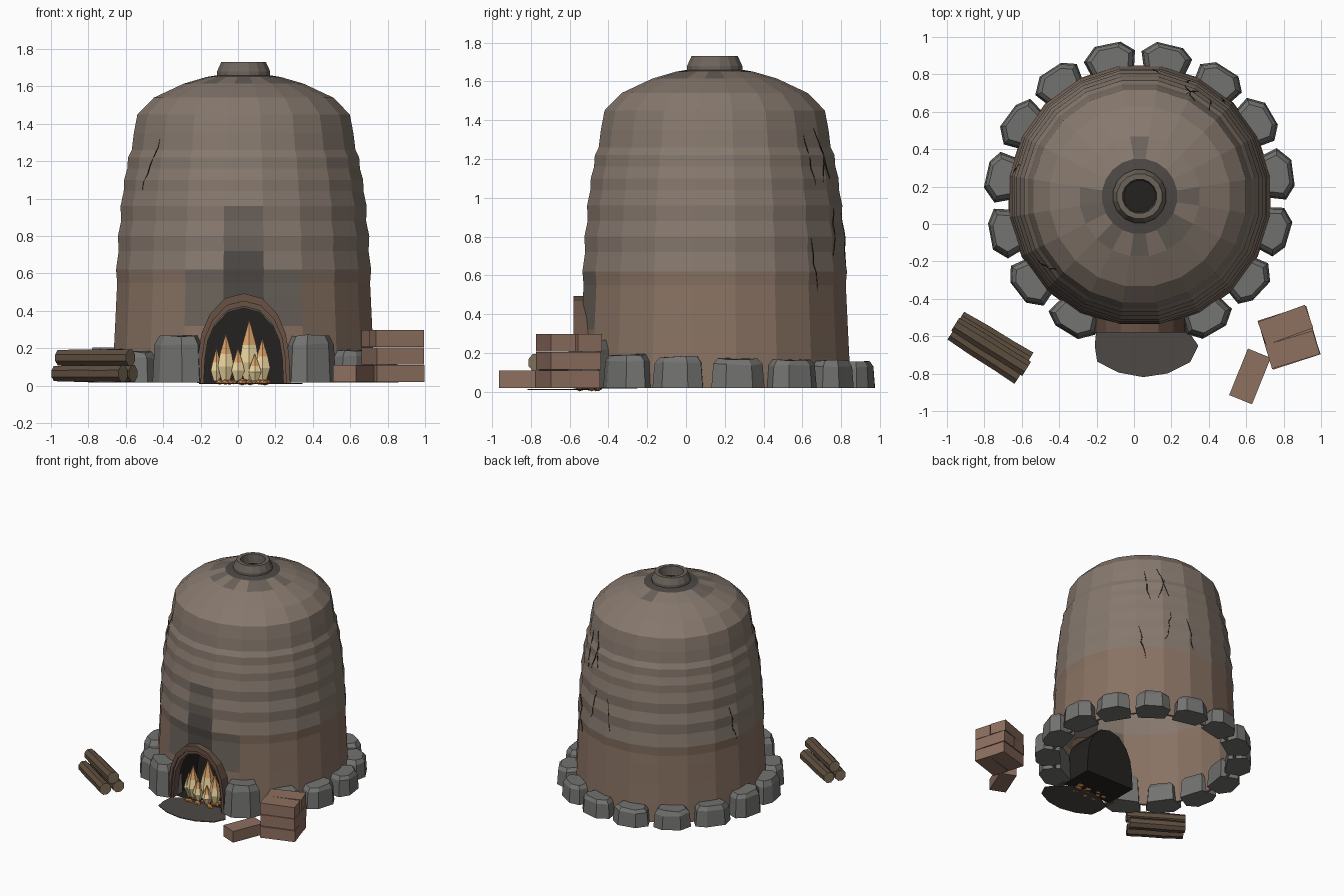
import bpy, bmesh, random
from math import sin, cos, pi, radians, degrees, atan2
from mathutils import Matrix, Vector

if "Cube" in bpy.data.objects:
    bpy.data.objects.remove(bpy.data.objects["Cube"])

random.seed(4)
CX, CY = 0.03, 0.148          # kiln axis


def mat(name, r, g, b):
    m = bpy.data.materials.new(name)
    m.diffuse_color = (r, g, b, 1)
    m.use_nodes = True
    m.node_tree.nodes["Principled BSDF"].inputs["Base Color"].default_value = m.diffuse_color
    return m


CLAY, EARTH = mat("clay", .24, .19, .155), mat("earth", .25, .17, .125)
SMOKE, SOOT = mat("smoke", .15, .125, .105), mat("soot", .075, .065, .06)
BLACK, STONE = mat("black", .018, .016, .014), mat("stone", .17, .17, .165)
RIM, BRICK = mat("rim", .14, .085, .06), mat("brick", .27, .16, .115)
BARK, WOOD = mat("bark", .11, .075, .048), mat("cut_wood", .24, .18, .11)
PALE, ORANGE = mat("flame_pale", .85, .68, .35), mat("flame_orange", .72, .36, .14)
EMBER = mat("ember", .6, .25, .07)


def make(name, verts, faces, mats, pick=None):
    me = bpy.data.meshes.new(name)
    me.from_pydata(verts, [], faces)
    for m in mats:
        me.materials.append(m)
    bm = bmesh.new()
    bm.from_mesh(me)
    bmesh.ops.recalc_face_normals(bm, faces=bm.faces)
    if pick:
        for f in bm.faces:
            f.material_index = pick(f)
    bm.to_mesh(me)
    bm.free()
    ob = bpy.data.objects.new(name, me)
    bpy.context.collection.objects.link(ob)
    return ob


def loft(name, rings, mats, pick=None, loop=False, caps=True):
    """Skin equal rings of points; loop joins the last ring to the first."""
    n, k = len(rings[0]), len(rings)
    faces = [(a * n + i, a * n + (i + 1) % n, (a + 1) % k * n + (i + 1) % n, (a + 1) % k * n + i)
             for a in range(k if loop else k - 1) for i in range(n)]
    if caps and not loop:
        faces += [tuple(range(n)), tuple(range((k - 1) * n, k * n))]
    return make(name, [p for r in rings for p in r], faces, mats, pick)


def lathe(name, prof, sides, c, mats, pick=None, loop=False):
    s = 2 * pi / sides
    rings = [[(c[0] + r * cos((i + .5) * s), c[1] + r * sin((i + .5) * s), z)
              for i in range(sides)] for r, z in prof]
    return loft(name, rings, mats, pick, loop)


# Kiln body: 20-sided ribbed dome, a thin shell open underneath
outer = [(.70, .02), (.695, .16), (.687, .32), (.68, .47), (.676, .55), (.682, .62), (.668, .72),
         (.672, .80), (.655, .88), (.658, .96), (.641, 1.04), (.639, 1.10), (.622, 1.16),
         (.618, 1.22), (.598, 1.26), (.587, 1.35), (.568, 1.45), (.48, 1.54), (.32, 1.615),
         (.20, 1.65), (.11, 1.665)]
inner = [(max(r - .018, .09), z - (.018 if z > 1.4 else 0)) for r, z in reversed(outer)]
wide = 1 / cos(pi / 20)


def body_colour(f):
    p = f.calc_center_median()
    d = abs(degrees(atan2(p.y - CY, p.x - CX)) + 90)
    r = Vector((p.x - CX, p.y - CY)).length
    if p.z > 1.4 and r < .26:
        return 3 if r < .17 else 2
    if d < 8 and .3 < p.z < .95:
        return 3 if p.z < .7 else 2
    if d < 26 and .3 < p.z < .6:
        return 2
    return 1 if p.z < .6 else 0


body = lathe("kiln_body", [(r * wide, z) for r, z in outer + inner], 20, (CX, CY),
             [CLAY, EARTH, SMOKE, SOOT], body_colour, loop=True)

# Chimney collar and its dark throat
lathe("chimney_collar", [(.145, 1.65), (.145, 1.68), (.122, 1.73), (.092, 1.73), (.085, 1.64)],
      16, (CX, CY), [SMOKE], loop=True)
lathe("chimney_throat", [(.088, 1.645), (.088, 1.655)], 16, (CX, CY), [BLACK])

# Fire mouth: arch outline used for rim, chamber and cutter
half = [(.25, .015), (.243, .16), (.225, .27), (.18, .37), (.10, .45)]
arch = [(-x, z) for x, z in half] + [(0, .475)] + [(x, z) for x, z in reversed(half)]


def arch_ring(k, y, base=.015):
    return [(CX + x * k, y, base + (z - .015) * (k + .04)) for x, z in arch]


cutter = loft("mouth_cutter", [arch_ring(.86, -.8, .0), arch_ring(.86, -.3, .0)], [])
cutter.hide_render = True
cutter.hide_viewport = True
cutter.display_type = 'WIRE'
cut = body.modifiers.new("mouth", 'BOOLEAN')
cut.operation, cut.object, cut.solver = 'DIFFERENCE', cutter, 'EXACT'
chamber = loft("fire_chamber", [arch_ring(.9, -.525), arch_ring(.9, -.25)], [BLACK])
bm = bmesh.new()
bm.from_mesh(chamber.data)
bmesh.ops.delete(bm, geom=[f for f in bm.faces if f.calc_center_median().y < -.52], context='FACES')
bm.to_mesh(chamber.data)
bm.free()

for name, k0, k1, y0 in (("mouth_rim_outer", 1.0, .91, -.58), ("mouth_rim_inner", .925, .85, -.565)):
    quad = [arch_ring(k0, y0), arch_ring(k1, y0), arch_ring(k1, -.50), arch_ring(k0, -.50)]
    loft(name, [list(section) for section in zip(*quad)], [RIM])

# Flames and embers
for i, (x, y, top, r) in enumerate([(-.065, -.48, .275, .05), (.06, -.47, .35, .06), (.13, -.48, .25, .048),
                                    (-.115, -.465, .20, .035), (.0, -.51, .20, .04), (.09, -.525, .17, .04)]):
    prof = [(r * .5, .025), (r, .025 + top * .28), (r * .72, top * .62), (r * .3, top * .85), (.002, top)]
    lathe(f"flame_{i}", prof, 6, (x, y), [PALE, ORANGE],
          lambda f, t=top: int(f.calc_center_median().z > t * .6))
bm = bmesh.new()
for i in range(18):
    p = (random.uniform(-.11, .17), random.uniform(-.56, -.43), .02)
    m = Matrix.Translation(p) @ Matrix.Diagonal((1.3, 1, .8, 1))
    bmesh.ops.create_icosphere(bm, subdivisions=1, radius=random.uniform(.016, .024), matrix=m)
me = bpy.data.meshes.new("embers")
bm.to_mesh(me)
bm.free()
me.materials.append(EMBER)
bpy.context.collection.objects.link(bpy.data.objects.new("embers", me))

# Scorched ground patch
patch = [(.05 + .28 * cos(a) * random.uniform(.92, 1.05), -.65 + .17 * sin(a) * random.uniform(.95, 1.04))
         for a in [2 * pi * i / 12 for i in range(12)]]
loft("scorched_ground", [[(x, y, z) for x, y in patch] for z in (.008, .014)], [SOOT])

# Ring of foundation stones, open at the mouth
foot = [(-.10, -.105), (.035, -.142), (.09, -.075), (.095, .07), (.03, .142), (-.10, .105)]
heights = [.27, .19, .18, .17, .165, .16, .155, .155, .16, .17, .20, .19, .18, .265]
for i, h in enumerate(heights):
    a = radians(-61 + 23.3 * i)
    foot_i = [(u * random.uniform(.92, 1.06), v * random.uniform(.93, 1.0)) for u, v in foot]
    rings = []
    for z, k in ((.018, 1), (h * .82, .92), (h, .74)):
        rings.append([(CX + (.735 + u * k) * cos(a) - v * k * sin(a),
                       CY + (.735 + u * k) * sin(a) + v * k * cos(a),
                       z + (random.uniform(-.006, .006) if k < 1 else 0)) for u, v in foot_i])
    loft(f"foundation_stone_{i}", rings, [STONE])


# Brick stack and one loose brick
def brick(name, x, y, z, deg):
    m = Matrix.Translation((x, y, z)) @ Matrix.Rotation(radians(deg), 4, 'Z')
    rings = [[m @ Vector((u * .134, v * .066, w)) for u, v in ((-1, -1), (1, -1), (1, 1), (-1, 1))]
             for w in (-.045, .045)]
    loft(name, rings, [BRICK])


for lay, pair in enumerate([((.81, -.545, 16), (.85, -.675, 18)), ((.765, -.625, 108), (.895, -.585, 106)),
                            ((.81, -.54, 20), (.847, -.672, 17))]):
    for j, (x, y, d) in enumerate(pair):
        brick(f"brick_{lay}_{j}", x, y, .065 + .094 * lay, d)
brick("loose_brick", .62, -.815, .065, 68)

# Firewood: three eight-sided logs
for i, (x, y, z, d, ln) in enumerate([(-.795, -.70, .065, -33, .43), (-.745, -.615, .065, -31, .43),
                                      (-.765, -.655, .15, -32, .45)]):
    m = Matrix.Translation((x, y, z)) @ Matrix.Rotation(radians(d), 4, 'Z')
    rings = [[m @ Vector((e * ln / 2, r * cos(j * pi / 4 + .4), r * sin(j * pi / 4 + .4))) for j in range(8)]
             for e, r in ((-1, .044), (-.3, .048), (.4, .046), (1, .048))]
    loft(f"log_{i}", rings, [BARK, WOOD], lambda f: int(len(f.verts) == 8))


# Cracks: thin dark lines lying on the wall
def wall(deg, z):
    for (r0, z0), (r1, z1) in zip(outer, outer[1:]):
        if z0 <= z <= z1:
            r = r0 + (r1 - r0) * (z - z0) / (z1 - z0)
            break
    r = r / cos(radians((deg + 9) % 18 - 9)) + .001
    return (CX + r * cos(radians(deg)), CY + r * sin(radians(deg)), z)


for i, (deg, z0, z1, lean) in enumerate([(217, 1.04, 1.32, 9), (52, 1.06, 1.33, -4), (64, 1.10, 1.36, -7),
                                         (63, 1.08, 1.26, 6), (49, .52, .80, -4), (67, .70, .95, 4),
                                         (82, .66, .92, -4), (167, .60, .86, -5)]):
    cu = bpy.data.curves.new(f"crack_{i}", 'CURVE')
    cu.dimensions, cu.bevel_depth, cu.bevel_resolution = '3D', .0035, 0
    sp = cu.splines.new('POLY')
    sp.points.add(6)
    for j, p in enumerate(sp.points):
        t = j / 6
        p.co = (*wall(deg + lean * (t - .5) + random.uniform(-.8, .8), z0 + (z1 - z0) * t), 1)
        p.radius = .3 + 2.4 * t * (1 - t)
    cu.materials.append(BLACK)
    bpy.context.collection.objects.link(bpy.data.objects.new(f"crack_{i}", cu))
